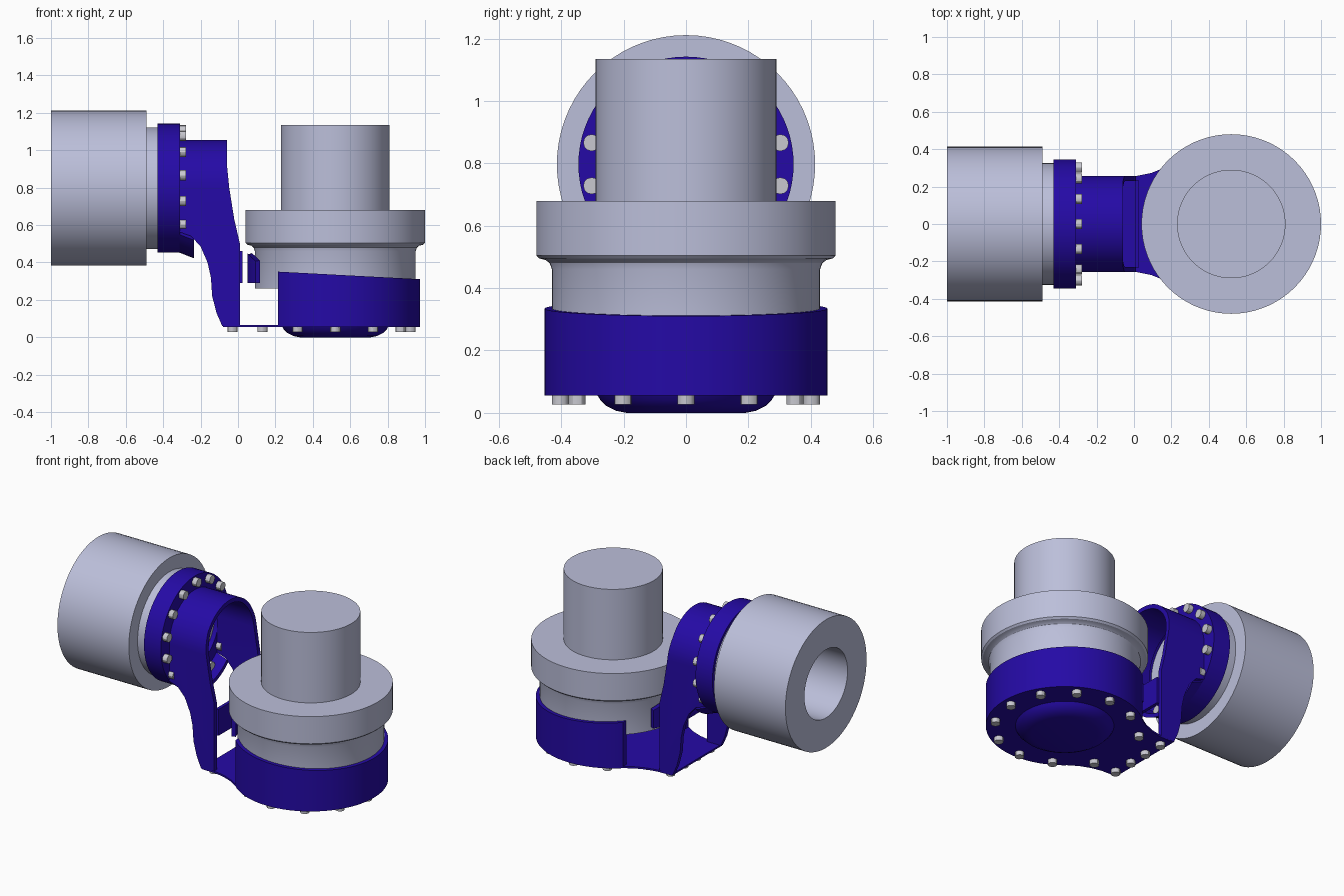
import bpy, bmesh
from math import sin, cos, pi, radians
from mathutils import Matrix, Vector

cube = bpy.data.objects.get("Cube")
if cube:
    bpy.data.objects.remove(cube, do_unlink=True)


def material(name, rgb):
    m = bpy.data.materials.new(name)
    m.use_nodes = True
    m.diffuse_color = (*rgb, 1)
    m.node_tree.nodes["Principled BSDF"].inputs["Base Color"].default_value = (*rgb, 1)
    return m


GRAY = material("lavender gray", (0.50, 0.52, 0.70))
BLUE = material("deep blue", (0.018, 0.003, 0.38))
STEEL = material("light steel", (0.58, 0.58, 0.63))

VERTICAL = Matrix.Translation((0.52, 0, 0))                       # lower joint axis
SIDEWAYS = Matrix.Translation((0, 0, 0.797)) @ Matrix.Rotation(pi / 2, 4, "Y")  # upper joint axis, local z = +x


def finish(name, bm, mat, smooth=True):
    bmesh.ops.recalc_face_normals(bm, faces=bm.faces)
    mesh = bpy.data.meshes.new(name)
    bm.to_mesh(mesh)
    bm.free()
    mesh.materials.append(mat)
    ob = bpy.data.objects.new(name, mesh)
    bpy.context.collection.objects.link(ob)
    if smooth:
        bpy.ops.object.select_all(action="DESELECT")
        ob.select_set(True)
        bpy.context.view_layer.objects.active = ob
        bpy.ops.object.shade_smooth_by_angle(angle=radians(30))
    return ob


def lathe(profile, frame, steps=72, closed=False):
    """Revolve (radius, height) points; radius 0 ends become poles."""
    bm = bmesh.new()
    vs = [bm.verts.new((r, 0, h)) for r, h in profile]
    pairs = list(zip(vs, vs[1:])) + ([(vs[-1], vs[0])] if closed else [])
    edges = [bm.edges.new(p) for p in pairs]
    bmesh.ops.spin(bm, geom=vs + edges, axis=(0, 0, 1), cent=(0, 0, 0),
                   angle=2 * pi, steps=steps)
    bmesh.ops.remove_doubles(bm, verts=bm.verts, dist=1e-4)
    bm.transform(frame)
    return bm


def prism(points, lo, hi, axis):
    """Extrude a 2D outline along one axis."""
    place = {"x": lambda a, b, t: (t, a, b),
             "y": lambda a, b, t: (a, t, b),
             "z": lambda a, b, t: (a, b, t)}[axis]
    bm = bmesh.new()
    ends = [[bm.verts.new(place(a, b, t)) for a, b in points] for t in (lo, hi)]
    for ring in ends:
        bm.faces.new(ring)
    n = len(points)
    for i in range(n):
        j = (i + 1) % n
        bm.faces.new((ends[0][i], ends[0][j], ends[1][j], ends[1][i]))
    return bm


def arc(cx, cy, r, start, end, n):
    angles = [radians(start + (end - start) * i / n) for i in range(n + 1)]
    return [(cx + r * cos(a), cy + r * sin(a)) for a in angles]


def bolt_ring(name, places, direction):
    """Short round bolt heads, all in one mesh."""
    bm = bmesh.new()
    turn = Vector((0, 0, 1)).rotation_difference(Vector(direction)).to_matrix().to_4x4()
    for p in places:
        bmesh.ops.create_cone(bm, cap_ends=True, segments=12, radius1=0.027, radius2=0.027,
                              depth=0.034, matrix=Matrix.Translation(p) @ turn)
    return finish(name, bm, STEEL)


# Lower motor: body, wide collar and top cap
finish("lower_motor", lathe([(0, 0.26), (0.43, 0.26), (0.43, 0.46), (0.437, 0.48), (0.45, 0.49),
                             (0.47, 0.495), (0.48, 0.505), (0.48, 0.68), (0, 0.68)], VERTICAL), GRAY)
finish("lower_motor_cap", lathe([(0.29, 0.68), (0.29, 1.135), (0, 1.135)], VERTICAL), GRAY)

# Upper motor with an open bore at its outer end
finish("upper_motor", lathe([(0, -0.55), (0.22, -0.55), (0.22, -1), (0.414, -1), (0.414, -0.49),
                             (0.325, -0.49), (0.325, -0.42), (0.3, -0.42), (0.3, -0.34), (0, -0.34)],
                            SIDEWAYS), GRAY)
finish("upper_flange", lathe([(0.25, -0.43), (0.345, -0.43), (0.345, -0.31), (0.25, -0.31)],
                             SIDEWAYS, closed=True), BLUE)

# Cup wall with a sloping rim, open on the bracket side
cup = lathe([(0.428, 0.06), (0.453, 0.06), (0.453, 0.31), (0.428, 0.31)], VERTICAL, closed=True)
for v in cup.verts:
    if v.co.z > 0.2:
        v.co.z = 0.362 - 0.053 * v.co.x
cut = bmesh.ops.bisect_plane(cup, geom=cup.verts[:] + cup.edges[:] + cup.faces[:],
                             plane_co=(0.215, 0, 0), plane_no=(-1, 0, 0), clear_outer=True)
bmesh.ops.holes_fill(cup, edges=[e for e in cut["geom_cut"] if isinstance(e, bmesh.types.BMEdge)])
finish("cup_wall", cup, BLUE)

# Floor plate: disc flaring into the foot of the bracket
flare = [(0.22, 0.338), (0.16, 0.3), (0.09, 0.272), (0.02, 0.258), (-0.08, 0.255)]
outline = arc(0.52, 0, 0.453, -130, 130, 52) + flare + [(x, -y) for x, y in reversed(flare)]
finish("floor_plate", prism(outline, 0.055, 0.066, "z"), BLUE, smooth=False)

# Rounded bowl under the floor
bowl = [(0.285, 0.058), (0.275, 0.042), (0.255, 0.022), (0.225, 0.007), (0.19, 0), (0, 0)]
finish("bowl", lathe(bowl, VERTICAL), BLUE)

# Bracket: arched shell trimmed to the side outline
shell = ([(0.257, 0.06)] + arc(0, 0.797, 0.257, 0, 180, 32) + [(-0.257, 0.06), (-0.23, 0.06)]
         + arc(0, 0.797, 0.23, 180, 0, 32) + [(0.23, 0.06)])
side = [(-0.32, 1.1), (-0.06, 1.1), (-0.06, 0.93), (-0.047, 0.8), (-0.02, 0.63), (0.01, 0.5),
        (0.01, 0.05), (-0.08, 0.05), (-0.115, 0.13), (-0.138, 0.22), (-0.145, 0.32),
        (-0.163, 0.4), (-0.2, 0.485), (-0.25, 0.54), (-0.32, 0.565)]
bracket = finish("bracket", prism(shell, -0.312, 0.05, "x"), BLUE)
trimmer = finish("bracket_trimmer", prism(side, -0.5, 0.5, "y"), BLUE, smooth=False)
trimmer.hide_render = True
mod = bracket.modifiers.new("trim", "BOOLEAN")
mod.operation, mod.solver, mod.object = "INTERSECT", "EXACT", trimmer
bpy.ops.object.select_all(action="DESELECT")
bpy.context.view_layer.objects.active = bracket
bracket.select_set(True)
bpy.ops.object.modifier_apply(modifier=mod.name)
bpy.data.objects.remove(trimmer, do_unlink=True)
bpy.ops.object.shade_smooth_by_angle(angle=radians(30))

# Flared lip below the upper flange
lip = prism(arc(0, 0.797, 0.345, 226, 314, 20) + arc(0, 0.797, 0.32, 314, 226, 20),
            -0.312, -0.235, "x")
for v in lip.verts:
    if v.co.x > -0.25:
        v.co.z -= 0.03
finish("flange_lip", lip, BLUE)

# Cross web between the arms, and the curved wall facing the lower motor
finish("cross_web", prism([(0.005, 0.29), (0.025, 0.29), (0.025, 0.46), (0.005, 0.46)],
                          -0.235, 0.235, "y"), BLUE, smooth=False)
wall = prism(arc(0.52, 0, 0.47, 155, 205, 16) + arc(0.52, 0, 0.445, 205, 155, 16), 0.29, 0.45, "z")
for v in wall.verts:
    if v.co.z > 0.4:
        v.co.z -= 1.1 * v.co.y ** 2
finish("curved_web", wall, BLUE)

# Bolts
bolt_ring("upper_bolts", [(-0.295, 0.31 * sin(a), 0.797 + 0.31 * cos(a))
                          for a in (2 * pi * i / 14 for i in range(14))], (1, 0, 0))
under = [(x, y, 0.044) for x, y in arc(0.52, 0, 0.403, -120, 120, 8)]
under += [(0.13, s * 0.2, 0.044) for s in (-1, 1)]
under += [(-0.03, y, 0.044) for y in (-0.2, -0.065, 0.065, 0.2)]
bolt_ring("lower_bolts", under, (0, 0, 1))
